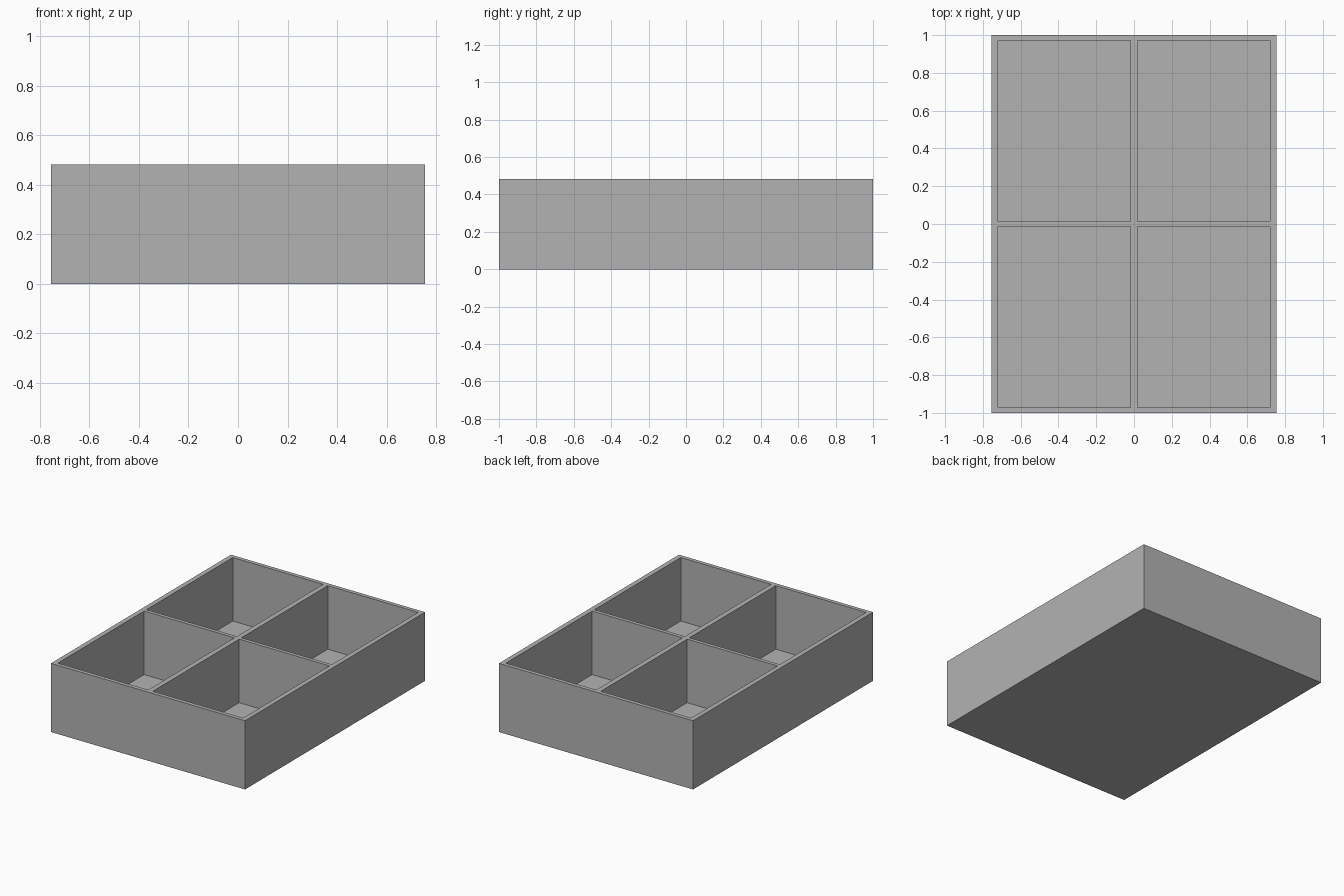
import bpy
import bmesh
import math

cube = bpy.data.objects.get("Cube")
if cube:
    bpy.data.objects.remove(cube, do_unlink=True)

HALF_X, HALF_Y, HEIGHT = 0.755, 1.0, 0.483
INNER_X, INNER_Y = 0.721, 0.972      # inside of the outer walls
DIVIDER_X, DIVIDER_Y = 0.018, 0.013  # half thickness of the dividers
FLOOR = 0.036

grey = bpy.data.materials.new("plain grey")
grey.use_nodes = True
colour = (0.45, 0.45, 0.45, 1)
grey.diffuse_color = colour
grey.node_tree.nodes["Principled BSDF"].inputs["Base Color"].default_value = colour


def mirrored(outer, inner, divider):
    return [-outer, -inner, -divider, divider, inner, outer]


def sink(bm, geom, z):
    for v in geom:
        if isinstance(v, bmesh.types.BMVert):
            v.co.z = z


# Rim grid
bm = bmesh.new()
xs = mirrored(HALF_X, INNER_X, DIVIDER_X)
ys = mirrored(HALF_Y, INNER_Y, DIVIDER_Y)
verts = [[bm.verts.new((x, y, HEIGHT)) for y in ys] for x in xs]
pockets = []
for i in range(len(xs) - 1):
    for j in range(len(ys) - 1):
        face = bm.faces.new((verts[i][j], verts[i + 1][j],
                             verts[i + 1][j + 1], verts[i][j + 1]))
        if i % 2 and j % 2:
            pockets.append(face)

# Outer walls and underside
border = [e for e in bm.edges if e.is_boundary]
skirt = bmesh.ops.extrude_edge_only(bm, edges=border)["geom"]
sink(bm, skirt, 0)
bottom = [e for e in bm.edges if e.is_boundary]
bmesh.ops.contextual_create(bm, geom=bottom)

# Four compartments
for face in pockets:
    result = bmesh.ops.extrude_discrete_faces(bm, faces=[face])
    for floor in result["faces"]:
        sink(bm, floor.verts, FLOOR)

# Merge flat regions and tidy the normals
bmesh.ops.dissolve_limit(bm, angle_limit=math.radians(1),
                         verts=bm.verts[:], edges=bm.edges[:])
bmesh.ops.recalc_face_normals(bm, faces=bm.faces[:])

mesh = bpy.data.meshes.new("divided_tray")
bm.to_mesh(mesh)
bm.free()
mesh.materials.append(grey)
tray = bpy.data.objects.new("divided_tray", mesh)
bpy.context.collection.objects.link(tray)
